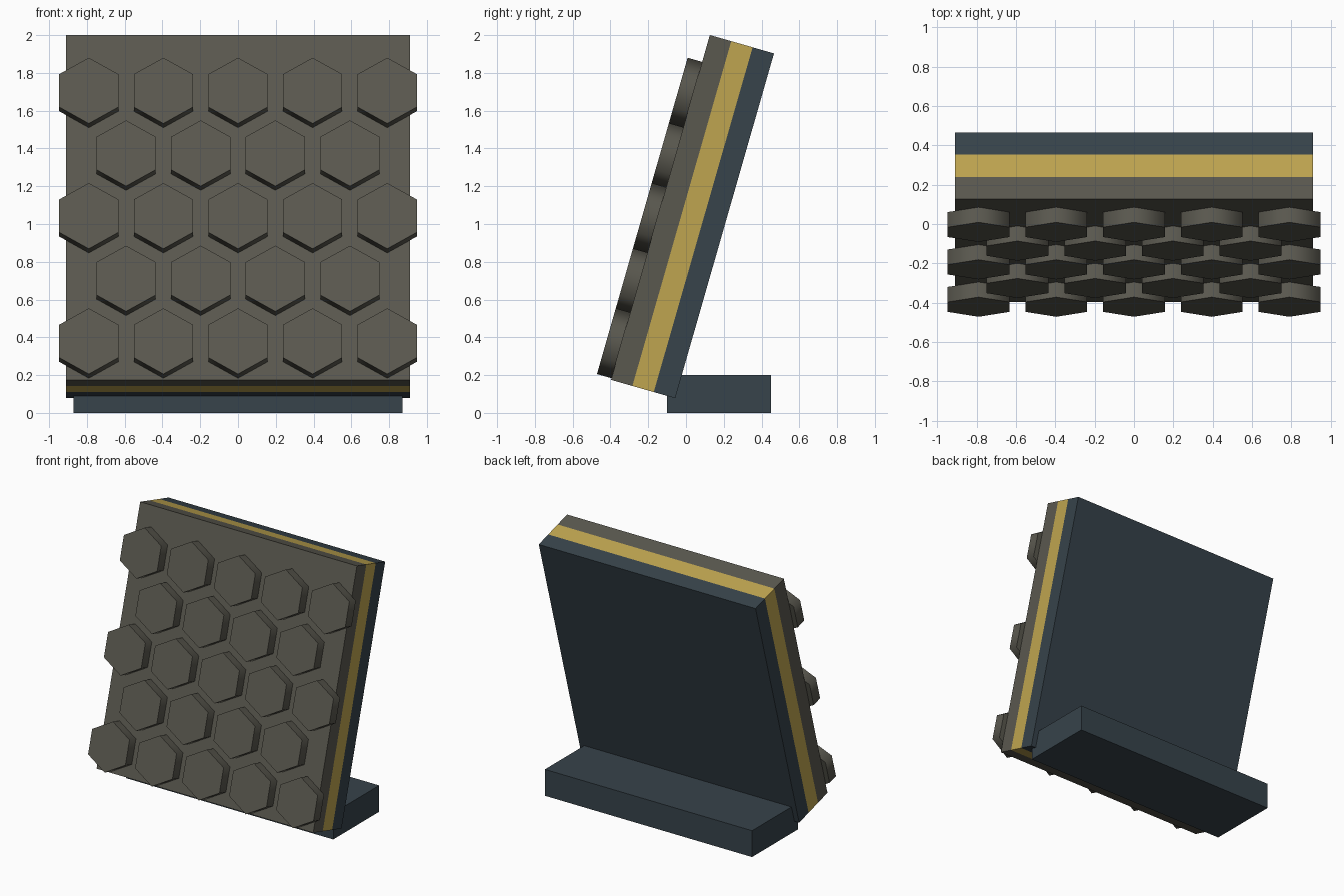
import bpy
import bmesh
from math import radians
from mathutils import Matrix

cube = bpy.data.objects.get("Cube")
if cube:
    bpy.data.objects.remove(cube, do_unlink=True)


def material(name, rgb):
    mat = bpy.data.materials.new(name)
    mat.use_nodes = True
    mat.diffuse_color = (*rgb, 1)
    mat.node_tree.nodes["Principled BSDF"].inputs["Base Color"].default_value = (*rgb, 1)
    return mat


GREY = material("warm grey", (0.102, 0.098, 0.078))
GOLD = material("gold", (0.52, 0.375, 0.08))
SLATE = material("slate blue", (0.038, 0.056, 0.070))

# Leaning frame: local x across, y through the thickness, z up the panel
LEAN = Matrix.Translation((0, -0.397, 0.175)) @ Matrix.Rotation(radians(-16), 4, 'X')


def add_object(name, bm, mat, matrix):
    mesh = bpy.data.meshes.new(name)
    bm.to_mesh(mesh)
    bm.free()
    mesh.materials.append(mat)
    obj = bpy.data.objects.new(name, mesh)
    obj.matrix_world = matrix
    bpy.context.collection.objects.link(obj)
    return obj


def box(name, half_width, y0, y1, z0, z1, mat, matrix=Matrix()):
    bm = bmesh.new()
    place = (Matrix.Translation((0, (y0 + y1) / 2, (z0 + z1) / 2))
             @ Matrix.Diagonal((2 * half_width, y1 - y0, z1 - z0, 1)))
    bmesh.ops.create_cube(bm, size=1, matrix=place)
    return add_object(name, bm, mat, matrix)


# Three layers of the panel
LAYER = 0.1177
HEIGHT = 1.899
for i, (name, mat) in enumerate((("front_layer", GREY), ("middle_layer", GOLD),
                                 ("back_layer", SLATE))):
    box(name, 0.91, i * LAYER, (i + 1) * LAYER, 0, HEIGHT, mat, LEAN)

# Foot behind the panel
box("foot", 0.87, -0.10, 0.45, 0, 0.20, SLATE)

# Staggered rows of hexagonal tiles on the front
STEP_X, STEP_Z, RADIUS, DEPTH = 0.395, 0.345, 0.181, 0.08
bm = bmesh.new()
for row in range(5):
    count = 5 - row % 2
    for col in range(count):
        x = (col - (count - 1) / 2) * STEP_X
        place = (Matrix.Translation((x, -DEPTH / 2, 0.19 + row * STEP_Z))
                 @ Matrix.Rotation(radians(90), 4, 'X'))
        bmesh.ops.create_cone(bm, cap_ends=True, segments=6, radius1=RADIUS,
                              radius2=RADIUS, depth=DEPTH, matrix=place)
tiles = add_object("hex_tiles", bm, GREY, LEAN)

# Smooth tile sides, sharp tile rims
bpy.ops.object.select_all(action='DESELECT')
tiles.select_set(True)
bpy.context.view_layer.objects.active = tiles
bpy.ops.object.shade_smooth_by_angle(angle=radians(65))
